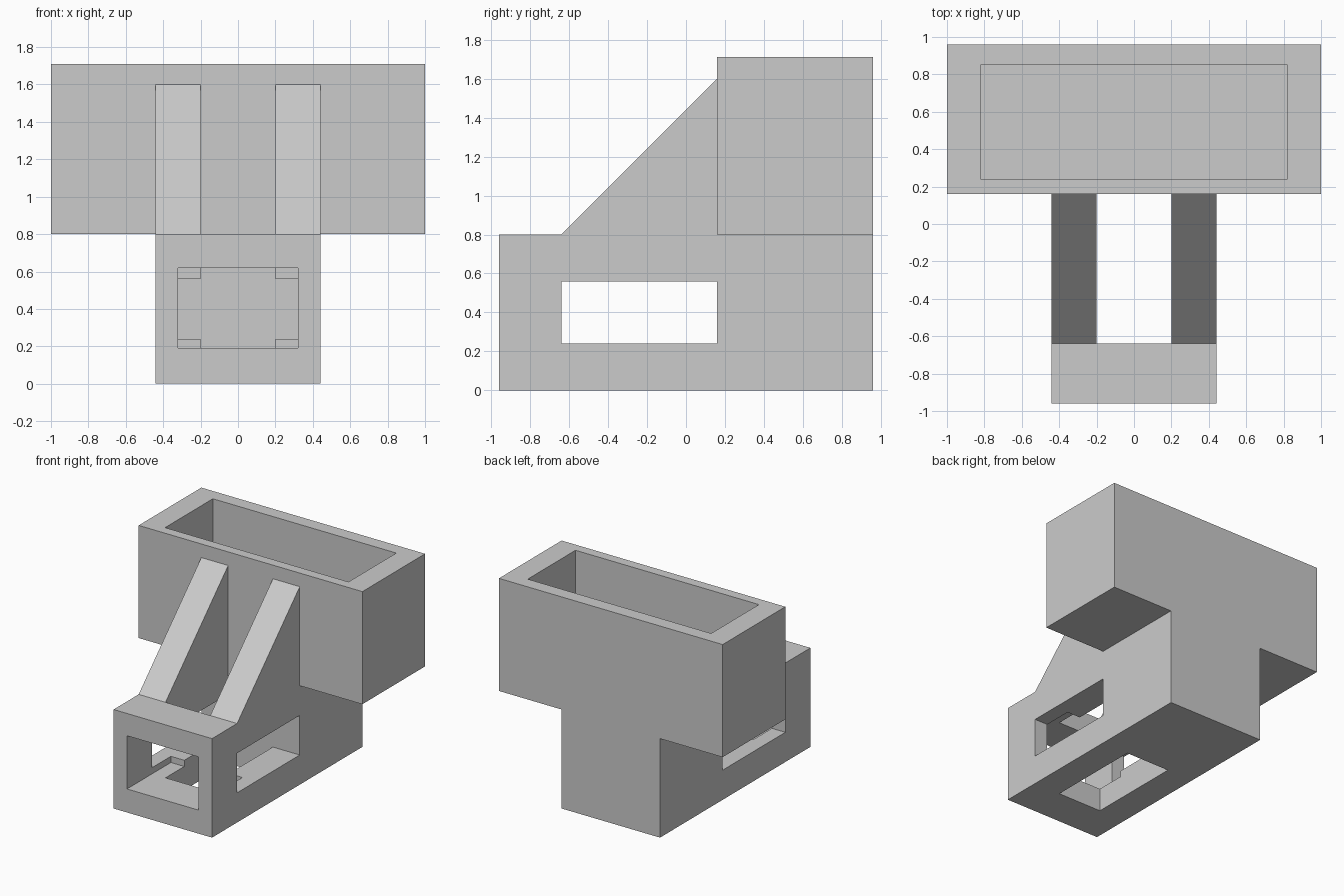
import bpy
import bmesh

default = bpy.data.objects.get("Cube")
if default:
    bpy.data.objects.remove(default, do_unlink=True)

# Single plain colour
grey = bpy.data.materials.new("plain grey")
grey.use_nodes = True
colour = (0.6, 0.6, 0.6, 1)
grey.diffuse_color = colour
grey.node_tree.nodes["Principled BSDF"].inputs["Base Color"].default_value = colour


def extrude_profile(name, profile, half_width):
    """Solid made from a (y, z) outline, extruded across x about the centre."""
    bm = bmesh.new()
    face = bm.faces.new([bm.verts.new((-half_width, y, z)) for y, z in profile])
    grown = bmesh.ops.extrude_face_region(bm, geom=[face])
    moved = [v for v in grown["geom"] if isinstance(v, bmesh.types.BMVert)]
    bmesh.ops.translate(bm, verts=moved, vec=(2 * half_width, 0, 0))
    bmesh.ops.recalc_face_normals(bm, faces=bm.faces)
    mesh = bpy.data.meshes.new(name)
    bm.to_mesh(mesh)
    bm.free()
    mesh.materials.append(grey)
    obj = bpy.data.objects.new(name, mesh)
    bpy.context.collection.objects.link(obj)
    return obj


def block(name, half_width, y0, y1, z0, z1):
    return extrude_profile(name, [(y0, z0), (y1, z0), (y1, z1), (y0, z1)], half_width)


def cut(obj, cutter):
    cutter.hide_render = True
    cutter.hide_viewport = True
    cutter.display_type = 'WIRE'
    mod = obj.modifiers.new(cutter.name, 'BOOLEAN')
    mod.operation = 'DIFFERENCE'
    mod.solver = 'EXACT'
    mod.object = cutter


# Opening limits shared by the body cutters
FRONT, BACK = -0.96, 0.96
GAP_FRONT, GAP_BACK = -0.64, 0.16
DECK = 0.8

# Base and sloping braces in one side outline
body = extrude_profile("base_with_braces", [
    (FRONT, 0), (BACK, 0), (BACK, DECK), (GAP_BACK, DECK),
    (GAP_BACK, 1.6), (GAP_FRONT, DECK), (FRONT, DECK)], 0.44)

# Vertical shaft splits the braces, then the side and front windows
cut(body, block("vertical_shaft_cutter", 0.2, GAP_FRONT, GAP_BACK, -0.2, 2))
cut(body, block("side_window_cutter", 0.6, GAP_FRONT, GAP_BACK, 0.24, 0.56))
cut(body, block("front_window_cutter", 0.32, FRONT - 0.2, -0.4, 0.19, 0.62))

# Wide open-topped box at the back
hopper = block("open_box", 1.0, GAP_BACK, BACK, DECK, 1.71)
cut(hopper, block("box_cavity_cutter", 0.82, 0.24, 0.85, 0.91, 2))
